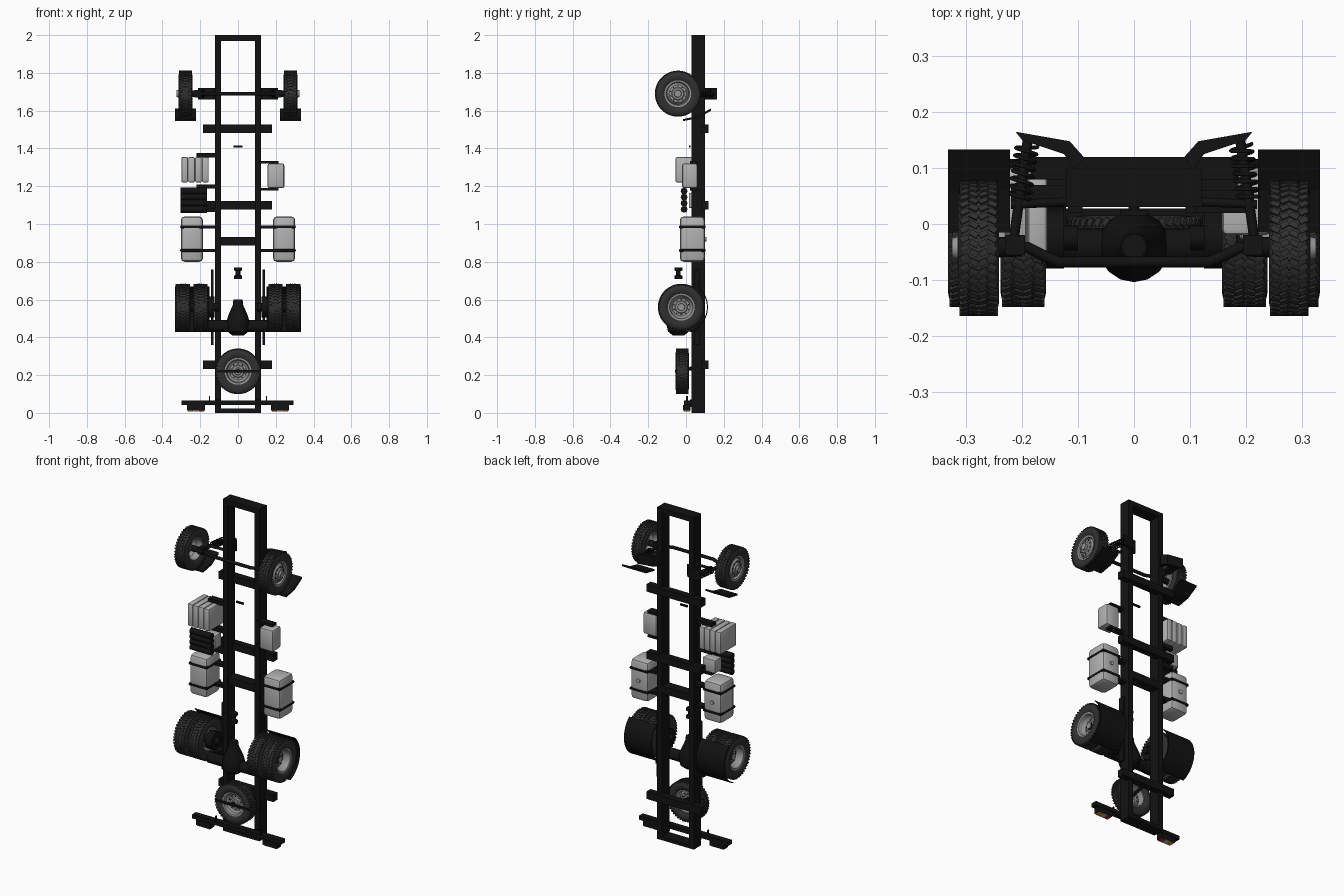
import bpy, bmesh, math
from mathutils import Matrix, Vector

cube = bpy.data.objects.get("Cube")
if cube:
    bpy.data.objects.remove(cube)


def material(name, r, g, b):
    m = bpy.data.materials.new(name)
    m.diffuse_color = (r, g, b, 1)
    m.use_nodes = True
    node = next(n for n in m.node_tree.nodes if n.type == 'BSDF_PRINCIPLED')
    node.inputs["Base Color"].default_value = (r, g, b, 1)
    node.inputs["Roughness"].default_value = 0.6
    return m


BLACK = material("frame_black", .006, .006, .006)
RUBBER = material("tyre_rubber", .03, .03, .03)
STEEL = material("wheel_steel", .3, .3, .3)
TANK = material("tank_grey", .45, .45, .45)
AMBER = material("lamp_amber", .8, .3, .02)
RED = material("lamp_red", .5, .02, .02)
WHITE = material("lamp_white", .6, .6, .6)


def finish(name, bm, mat, matrix=None, smooth=False):
    bmesh.ops.recalc_face_normals(bm, faces=bm.faces)
    if matrix:
        bm.transform(matrix)
    me = bpy.data.meshes.new(name)
    bm.to_mesh(me)
    bm.free()
    me.materials.append(mat)
    ob = bpy.data.objects.new(name, me)
    bpy.context.collection.objects.link(ob)
    if smooth:
        bpy.ops.object.select_all(action='DESELECT')
        ob.select_set(True)
        bpy.context.view_layer.objects.active = ob
        bpy.ops.object.shade_smooth_by_angle(angle=math.radians(35))
    return ob


def box(name, x, y, z, mat=BLACK, bevel=0, segments=2):
    """Box from (low, high) pairs."""
    bm = bmesh.new()
    bmesh.ops.create_cube(bm, size=1)
    for v in bm.verts:
        v.co = [(a + b) / 2 + c * (b - a) for (a, b), c in zip((x, y, z), v.co)]
    if bevel:
        bmesh.ops.bevel(bm, geom=bm.edges[:], offset=bevel, segments=segments,
                        profile=.5, affect='EDGES')
    return finish(name, bm, mat, smooth=bevel > 0)


def pair(name, x, y, z, mat=BLACK, bevel=0):
    """Mirrored boxes on both sides."""
    box("left_" + name, x, y, z, mat, bevel)
    box("right_" + name, (-x[1], -x[0]), y, z, mat, bevel)


def lathe(name, profile, mat, matrix, segs=40, closed=False):
    """Spin (x, radius) points round the x axis."""
    bm = bmesh.new()
    rings = []
    for i in range(segs):
        a = math.tau * i / segs
        rings.append([bm.verts.new((x, r * math.cos(a), r * math.sin(a))) for x, r in profile])
    n = len(profile)
    for i in range(segs):
        p, q = rings[i], rings[(i + 1) % segs]
        for j in range(n if closed else n - 1):
            k = (j + 1) % n
            bm.faces.new((p[j], p[k], q[k], q[j]))
    bmesh.ops.remove_doubles(bm, verts=bm.verts, dist=1e-5)
    return finish(name, bm, mat, matrix, True)


def rod(name, points, radius, mat=BLACK):
    cu = bpy.data.curves.new(name, 'CURVE')
    cu.dimensions = '3D'
    cu.bevel_depth = radius
    cu.bevel_resolution = 2
    cu.use_fill_caps = True
    sp = cu.splines.new('POLY')
    sp.points.add(len(points) - 1)
    for p, co in zip(sp.points, points):
        p.co = (*co, 1)
    cu.materials.append(mat)
    ob = bpy.data.objects.new(name, cu)
    bpy.context.collection.objects.link(ob)


def prism(name, outline, x0, x1, mat=BLACK, matrix=None):
    """Extrude a (y, z) outline along x."""
    bm = bmesh.new()
    face = bm.faces.new([bm.verts.new((x0, y, z)) for y, z in outline])
    ext = bmesh.ops.extrude_face_region(bm, geom=[face])
    bmesh.ops.translate(bm, vec=(x1 - x0, 0, 0),
                        verts=[g for g in ext["geom"] if isinstance(g, bmesh.types.BMVert)])
    return finish(name, bm, mat, matrix)


def wheel(name, matrix, width, radius, bulge):
    """Treaded tyre and steel disc, outer face towards local +x."""
    h, r = width / 2, radius - .005
    half = [(.7, .068), (.95, .08), (1, .095), (.95, r - .012), (.8, r)]
    tyre = [(h * x, y) for x, y in half] + [(-h * x, y) for x, y in reversed(half)]
    lathe(name + "_tyre", tyre, RUBBER, matrix, 48, True)
    # chevron tread blocks
    bm = bmesh.new()
    for i in range(44):
        for k, u in enumerate((-.68, -.23, .23, .68)):
            turn = Matrix.Rotation(math.tau * (i + (k in (1, 2)) * .5) / 44, 4, 'X')
            slant = Matrix.Rotation(.5 if k % 2 else -.5, 4, 'Z')
            place = Matrix.Translation((u * h, 0, r + .0005))
            size = Matrix.Diagonal((h * .42, .01, .008, 1))
            bmesh.ops.create_cube(bm, size=1, matrix=turn @ place @ slant @ size)
    finish(name + "_tread", bm, RUBBER, matrix)
    # rim, dished disc and hub
    rim = [(-h * .7, .07), (-h * .75, .062), (0, .058), (h * .3, .057), (h * .75, .062),
           (h * .8, .071), (h * .65, .07)]
    lathe(name + "_rim", rim, STEEL, matrix)
    c = h * .2 + bulge
    disc = [(h * .3, .058), (c, .046), (c, .034), (c + .008, .03), (c + .008, .02),
            (c + .018, .018), (c + .018, 0)]
    lathe(name + "_disc", disc, STEEL, matrix)
    bm = bmesh.new()
    for i in range(10):
        turn = Matrix.Rotation(math.tau * i / 10, 4, 'X')
        bmesh.ops.create_cube(bm, size=.006, matrix=turn @ Matrix.Translation((c, 0, .04)))
    finish(name + "_nuts", bm, BLACK, matrix)


# ladder frame and crossmembers
pair("frame_rail", (.09, .122), (.03, .1), (0, 2))
box("front_crossbar", (-.12, .12), (.03, .1), (1.97, 2))
box("rear_crossbar", (-.12, .12), (.03, .1), (0, .022))
box("centre_crossmember", (-.12, .12), (.04, .1), (.885, .93))
for name, z in (("front", 1.505), ("middle", 1.1), ("rear", .255)):
    box(name + "_crossmember", (-.185, .18), (.08, .12), (z - .022, z + .022))

# wheels, mirrored
for side, s in (("left", 1), ("right", -1)):
    flip = Matrix.Identity(4) if s > 0 else Matrix.Rotation(math.pi, 4, 'Z')
    for name, x, y, z, w, r, bulge in (("front", .278, -.043, 1.69, .074, .122, .022),
                                       ("rear_outer", .292, -.025, .56, .082, .124, -.015),
                                       ("rear_inner", .198, -.025, .56, .082, .124, -.015)):
        wheel(f"{side}_{name}_wheel", Matrix.Translation((s * x, y, z)) @ flip, w, r, bulge)

    # curved rear mudguard and slanted front mudguard
    arc = [math.radians(50 - 120 * i / 16) for i in range(17)]
    guard = [(-.025 + q * math.cos(a), .56 + q * math.sin(a))
             for q, row in ((.141, arc), (.136, arc[::-1])) for a in row]
    prism(side + "_rear_mudguard", guard, s * .15, s * .333)
    flap = [(.133, 1.612), (.06, 1.572), (-.015, 1.555), (-.015, 1.545), (.065, 1.56), (.133, 1.6)]
    prism(side + "_front_mudguard", flap, s * .222, s * .333)

    # front spring strut, tower and axle stub
    top, low = Vector((s * .19, .15, 1.69)), Vector((s * .217, -.04, 1.69))
    rod(side + "_strut", [low, top], .009)
    across = (top - low).normalized().cross(Vector((0, 0, 1)))
    coil = []
    for i in range(85):
        a = math.tau * i / 12
        coil.append(low.lerp(top, .45 + .5 * i / 84)
                    + (across * math.cos(a) + Vector((0, 0, math.sin(a)))) * .019)
    rod(side + "_coil_spring", coil, .0035)
    bm = bmesh.new()
    tower = [(.212, .165), (.115, .148), (.09, .12), (.105, .095), (.125, .125), (.2, .15)]
    face = bm.faces.new([bm.verts.new((s * x, y, 1.66)) for x, y in tower])
    ext = bmesh.ops.extrude_face_region(bm, geom=[face])
    bmesh.ops.translate(bm, vec=(0, 0, .06),
                        verts=[g for g in ext["geom"] if isinstance(g, bmesh.types.BMVert)])
    finish(side + "_strut_tower", bm, BLACK)
    rod(side + "_axle_stub", [(s * .2, -.04, 1.69), (s * .275, -.043, 1.69)], .018)
    rod(side + "_tie_arm", [(s * .11, .04, 1.69), (s * .22, .035, 1.69)], .008)
    rod(side + "_rear_hub_shaft", [(s * .1, -.025, .56), (s * .3, -.025, .56)], .022)
    rod(side + "_brake_drum", [(s * .125, -.025, .56), (s * .17, -.025, .56)], .055)

# front beam axle
beam = [(.24, -.037), (.19, -.042), (.165, -.055), (.135, -.068)]
rod("front_axle_beam", [(x, y, 1.69) for x, y in beam] + [(-x, y, 1.69) for x, y in beam[::-1]], .01)
pair("knuckle", (.195, .23), (-.055, -.02), (1.67, 1.71))

# rear axle with differential, leaf springs and shaft joint
rod("rear_axle_tube", [(-.16, -.04, .46), (.16, -.04, .46)], .033)
upright = Matrix.Translation((0, -.04, 0)) @ Matrix.Rotation(-math.pi / 2, 4, 'Y')
lathe("differential", [(.6, 0), (.6, .024), (.57, .028), (.51, .054), (.47, .064),
                       (.43, .055), (.41, .03), (.41, 0)], BLACK, upright, 16)
lathe("shaft_joint", [(.71, 0), (.71, .022), (.725, .022), (.73, .012), (.75, .012),
                      (.755, .022), (.77, .022), (.77, 0)], BLACK, upright, 16)
pair("leaf_spring", (.13, .143), (.045, .075), (.36, .76))
pair("spring_seat", (.122, .16), (-.01, .06), (.43, .49))
box("shaft_bracket", (-.024, .024), (.015, .025), (1.405, 1.415))

# spare wheel and its carrier
wheel("spare_wheel", Matrix.Translation((0, -.02, .22)) @ Matrix.Rotation(-math.pi / 2, 4, 'Z'),
      .07, .121, -.005)
box("spare_carrier", (-.112, .112), (-.058, -.05), (.213, .226))
rod("spare_mount", [(0, -.05, .22), (0, .1, .25)], .01)

# fuel tanks with straps
for side, s in (("left", 1), ("right", -1)):
    a, b = sorted((s * .185, s * .303))
    box(side + "_fuel_tank", (a, b), (-.033, .1), (.8, 1.04), TANK, .02)
    for i, z in enumerate((.86, .985)):
        box(f"{side}_tank_strap_{i}", (a - .003, b + .003), (-.037, .104),
            (z - .008, z + .008), BLACK, .006)
        box(f"{side}_tank_bracket_{i}", sorted((s * .11, s * .19)), (.04, .08), (z - .008, z + .008))
    rod(side + "_filler_cap", [(s * .245, .09, .92), (s * .245, .108, .92)], .012, TANK)

# ribbed tank, air cylinders, battery box on the right; small tank on the left
for i in range(4):
    x = -.3 + i * .0365
    box(f"ribbed_tank_{i}", (x, x + .0355), (-.055, .1), (1.22, 1.355), TANK, .008)
box("ribbed_tank_core", (-.295, -.16), (-.048, .093), (1.227, 1.348), TANK)
for i in range(4):
    z = 1.078 + i * .032
    rod(f"air_cylinder_{i}", [(-.305, -.01, z), (-.165, -.01, z)], .0185)
box("battery_box", (-.25, -.165), (.015, .08), (1.085, 1.165), TANK, .006)
for i, z in enumerate((1.365, 1.2, 1.075)):
    box(f"right_bracket_{i}", (-.22, -.11), (.03, .07), (z - .012, z + .01))
box("small_tank", (.157, .245), (-.02, .06), (1.19, 1.32), TANK, .01)
for i, z in enumerate((1.327, 1.184)):
    box(f"left_bracket_{i}", (.11, .215), (.02, .06), (z - .007, z + .007))

# rear bumper with lamps
box("rear_bumper", (-.3, .295), (-.01, .028), (.042, .065))
pair("bumper_arm", (.092, .118), (.02, .05), (.03, .07))
pair("bumper_pin", (.148, .154), (0, .01), (.06, .09))
pair("lamp_housing", (.175, .27), (-.015, .025), (.012, .043))
for i, mat in enumerate((RED, WHITE, AMBER)):
    x = .18 + i * .029
    pair(f"lamp_lens_{i}", (x, x + .027), (-.011, .021), (.007, .013), mat)
